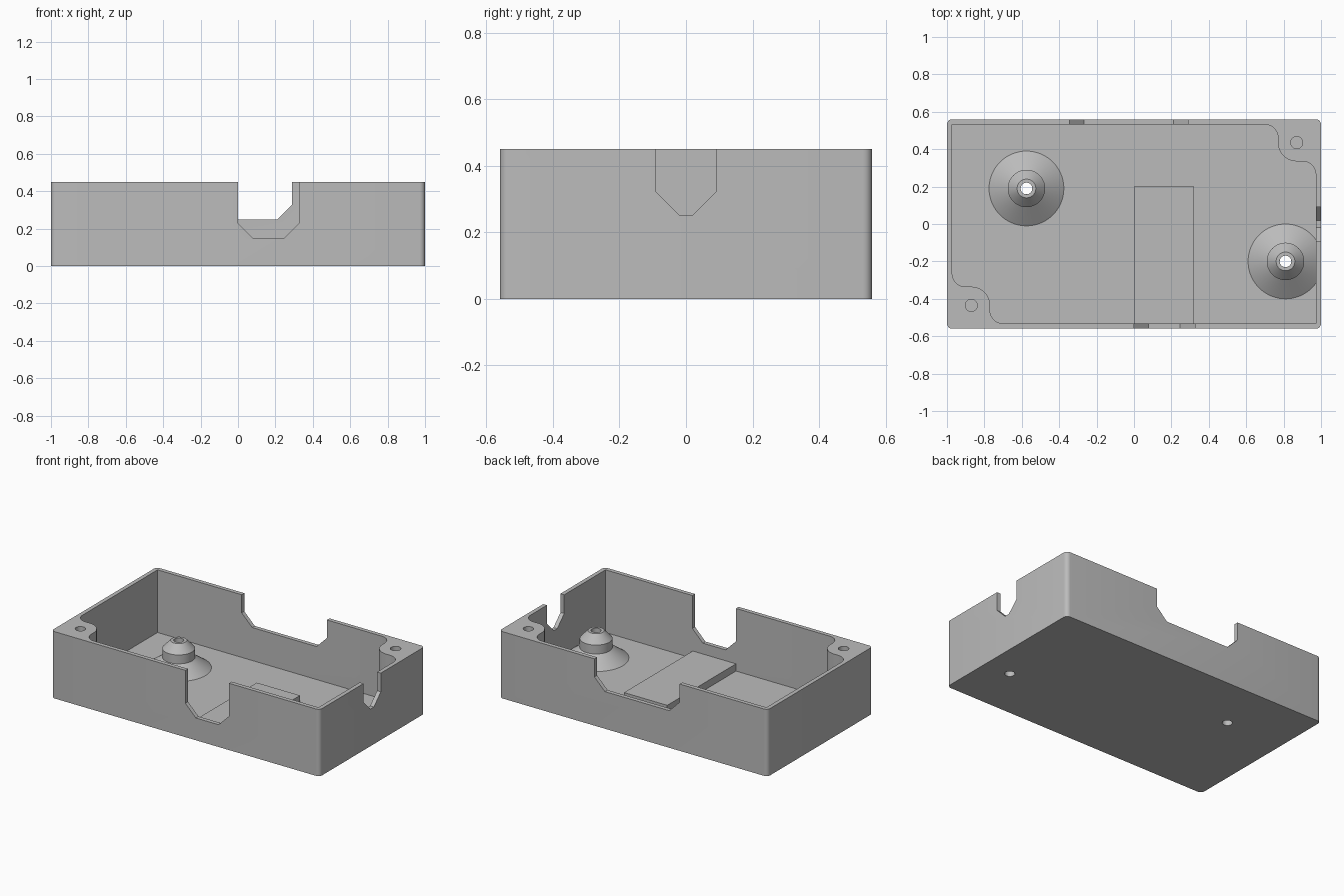
import bpy, bmesh
from math import sin, cos, pi, radians
from mathutils import Vector

if "Cube" in bpy.data.objects:
    bpy.data.objects.remove(bpy.data.objects["Cube"])

HX, HY, H = 1.0, 0.56, 0.45      # outer half sizes and height
WALL, FLOOR = 0.028, 0.028
IX, IY = HX - WALL, HY - WALL

grey = bpy.data.materials.new("grey plastic")
grey.use_nodes = True
grey.diffuse_color = (0.5, 0.5, 0.5, 1)
grey.node_tree.nodes["Principled BSDF"].inputs["Base Color"].default_value = (0.5, 0.5, 0.5, 1)


def make_object(name, bm):
    bmesh.ops.recalc_face_normals(bm, faces=bm.faces)
    mesh = bpy.data.meshes.new(name)
    bm.to_mesh(mesh)
    bm.free()
    mesh.materials.append(grey)
    obj = bpy.data.objects.new(name, mesh)
    bpy.context.collection.objects.link(obj)
    return obj


def prism(name, points, offset):
    """Extrude a closed outline of 3D points along an offset."""
    bm = bmesh.new()
    face = bm.faces.new([bm.verts.new(p) for p in points])
    new = bmesh.ops.extrude_face_region(bm, geom=[face])["geom"]
    bmesh.ops.translate(bm, vec=Vector(offset),
                        verts=[v for v in new if isinstance(v, bmesh.types.BMVert)])
    return make_object(name, bm)


def arc(cx, cy, r, start, end, steps=12):
    angles = [radians(start + (end - start) * i / steps) for i in range(steps + 1)]
    return [(cx + r * cos(a), cy + r * sin(a)) for a in angles]


def at_height(points, z):
    return [(x, y, z) for x, y in points]


def smooth(obj):
    bpy.ops.object.select_all(action="DESELECT")
    obj.select_set(True)
    bpy.context.view_layer.objects.active = obj
    bpy.ops.object.shade_smooth_by_angle(angle=radians(30))


# Outer block with rounded upright edges
R = 0.028
outline = []
for sx, sy, start in ((1, 1, 0), (-1, 1, 90), (-1, -1, 180), (1, -1, 270)):
    outline += arc(sx * (HX - R), sy * (HY - R), R, start, start + 90, 6)
case = prism("case", at_height(outline, 0), (0, 0, H))

# Cavity outline: two opposite corners bulge inward around screw posts
PX, PY, PR, FR = 0.87, 0.435, 0.1, 0.07
corner = (arc(PX + 0.032, PY - PR - FR, FR, 0, 90)
          + arc(PX, PY, PR, 270, 180)
          + arc(PX - PR - FR, IY - FR, FR, 0, 90))
half = corner + [(-IX, IY)]
cavity = half + [(-x, -y) for x, y in half]
cutters = [prism("cavity_cutter", at_height(cavity, FLOOR), (0, 0, 1))]


# Wall notches with chamfered lower corners
def notch_profile(a, b, c, low):
    """Opening from a to b, chamfer width c, bottom at low."""
    return [(a, 1), (a, low + c), (a + c, low), (b - c, low), (b, low + c), (b, 1)]


for y, profile in ((-HY, notch_profile(0, 0.325, 0.078, 0.15)),
                   (HY, notch_profile(-0.345, 0.29, 0.078, 0.25))):
    cutters.append(prism("notch_cutter", [(u, y - 0.1, z) for u, z in profile], (0, 0.2, 0)))
cutters.append(prism("notch_cutter",
                     [(HX - 0.1, u, z) for u, z in notch_profile(-0.092, 0.092, 0.074, 0.25)],
                     (0.2, 0, 0)))

# Blind screw holes in the posts, and through holes under the stands
STANDS = {"left": (0.81, -0.2), "right": (-0.575, 0.19)}
BORE = 0.031
for s in (1, -1):
    cutters.append(prism("screw_cutter",
                         at_height(arc(s * PX, s * PY, 0.032, 0, 348.75, 31), 0.1), (0, 0, 1)))
for cx, cy in STANDS.values():
    cutters.append(prism("bore_cutter",
                         at_height(arc(cx, cy, BORE, 0, 348.75, 31), -0.1), (0, 0, 0.3)))

for cutter in cutters:
    mod = case.modifiers.new("cut", "BOOLEAN")
    mod.operation = "DIFFERENCE"
    mod.solver = "EXACT"
    mod.object = cutter
bpy.context.view_layer.update()
evaluated = case.evaluated_get(bpy.context.evaluated_depsgraph_get())
result = bpy.data.meshes.new_from_object(evaluated)
case.modifiers.clear()
case.data = result
for cutter in cutters:
    bpy.data.objects.remove(cutter)
smooth(case)

# Hollow conical stands, trimmed inside the side wall
PROFILE = [(BORE, 0.02), (0.2, 0.02), (0.2, FLOOR), (0.1, 0.1), (0.1, 0.16),
           (0.05, 0.213), (BORE, 0.213)]
SEG = 64
for side, (cx, cy) in STANDS.items():
    bm = bmesh.new()
    rings = [[bm.verts.new((cx + r * cos(2 * pi * i / SEG), cy + r * sin(2 * pi * i / SEG), z))
              for i in range(SEG)] for r, z in PROFILE]
    for k, ring in enumerate(rings):
        upper = rings[(k + 1) % len(rings)]
        for i in range(SEG):
            j = (i + 1) % SEG
            bm.faces.new((ring[i], ring[j], upper[j], upper[i]))
    bmesh.ops.recalc_face_normals(bm, faces=bm.faces)
    bmesh.ops.bisect_plane(bm, geom=bm.verts[:] + bm.edges[:] + bm.faces[:],
                           plane_co=(IX + 0.01, 0, 0), plane_no=(1, 0, 0), clear_outer=True)
    smooth(make_object(side + "_stand", bm))

# Raised pad running back from the front opening
pad = [(0, -IY - 0.01), (0.322, -IY - 0.01), (0.322, 0.2), (0, 0.2)]
prism("floor_pad", at_height(pad, 0.015), (0, 0, 0.062))
